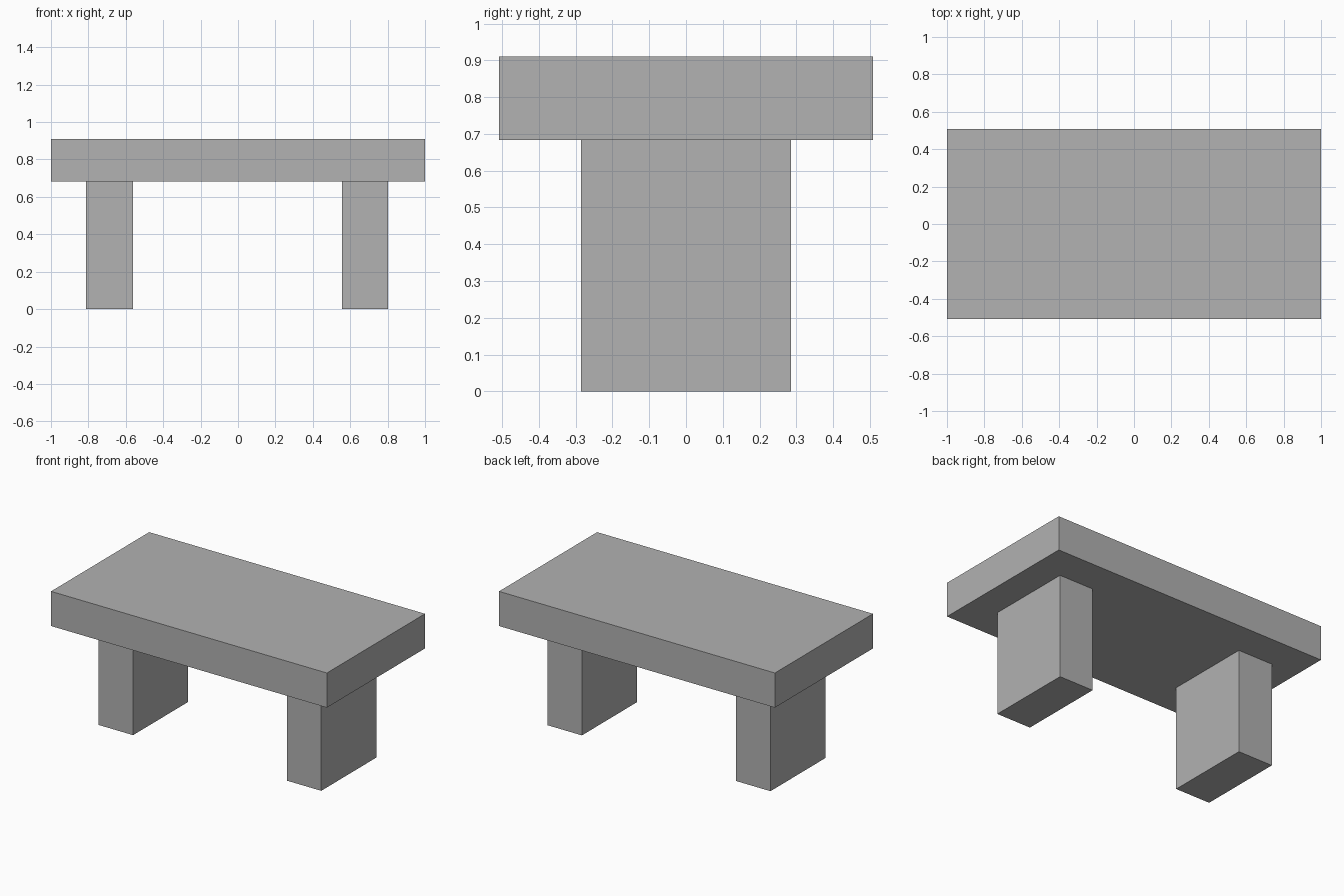
import bpy

if "Cube" in bpy.data.objects:
    bpy.data.objects.remove(bpy.data.objects["Cube"])

# Single stone grey
grey = bpy.data.materials.new("stone_grey")
grey.diffuse_color = (0.445, 0.445, 0.445, 1.0)
grey.use_nodes = True
grey.node_tree.nodes["Principled BSDF"].inputs["Base Color"].default_value = grey.diffuse_color


def box(name, x, y, z):
    """Box spanning the given (min, max) ranges."""
    spans = (x, y, z)
    bpy.ops.mesh.primitive_cube_add(size=1, location=[(a + b) / 2 for a, b in spans])
    obj = bpy.context.object
    obj.name = name
    obj.scale = [b - a for a, b in spans]
    bpy.ops.object.transform_apply(location=False, rotation=False, scale=True)
    obj.data.materials.append(grey)
    return obj


SEAT_BOTTOM, SEAT_TOP = 0.683, 0.91

# Seat slab
box("seat", (-1, 1), (-0.508, 0.508), (SEAT_BOTTOM, SEAT_TOP))

# Two block legs
for name, x in (("left_leg", (-0.812, -0.561)), ("right_leg", (0.555, 0.803))):
    box(name, x, (-0.285, 0.285), (0, SEAT_BOTTOM))
